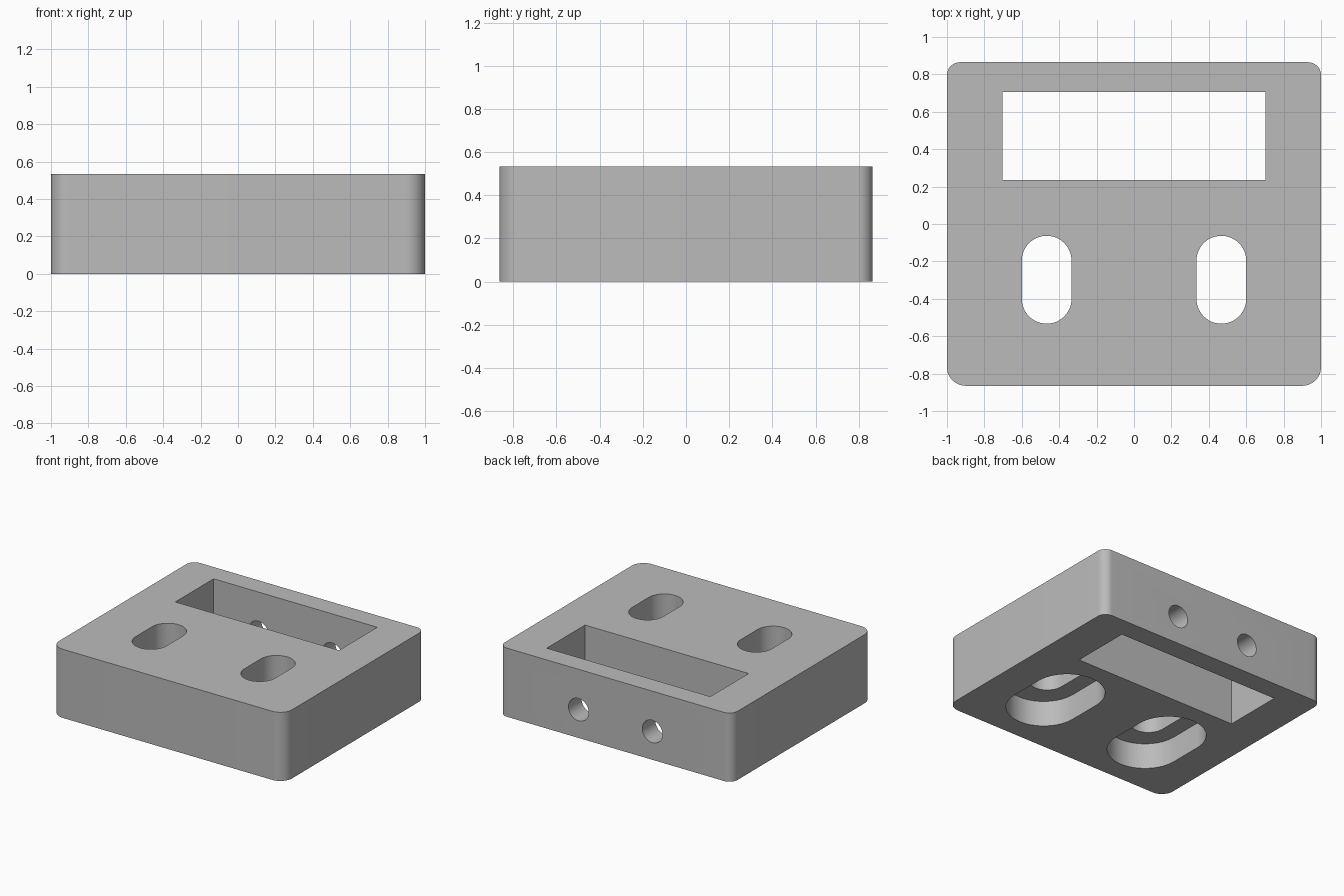
import bpy, bmesh, math
from mathutils import Matrix

HEIGHT = 0.533
HALF_X, HALF_Y = 1.0, 0.865

if "Cube" in bpy.data.objects:
    bpy.data.objects.remove(bpy.data.objects["Cube"], do_unlink=True)

grey = bpy.data.materials.new("plain_grey")
grey.use_nodes = True
grey.diffuse_color = (0.5, 0.5, 0.5, 1)
grey.node_tree.nodes["Principled BSDF"].inputs["Base Color"].default_value = (0.5, 0.5, 0.5, 1)


def arc(cx, cy, r, start, sweep, steps):
    """Points along an arc, angles in degrees."""
    angles = [math.radians(start + sweep * i / steps) for i in range(steps + 1)]
    return [(cx + r * math.cos(a), cy + r * math.sin(a)) for a in angles]


def prism(name, outline, z0, z1, matrix=Matrix()):
    """Extrude a closed outline from z0 to z1."""
    bm = bmesh.new()
    base = bm.faces.new([bm.verts.new((x, y, z0)) for x, y in outline])
    top = bmesh.ops.extrude_face_region(bm, geom=[base])["geom"]
    bmesh.ops.translate(bm, vec=(0, 0, z1 - z0),
                        verts=[g for g in top if isinstance(g, bmesh.types.BMVert)])
    bmesh.ops.transform(bm, matrix=matrix, verts=bm.verts)
    bmesh.ops.recalc_face_normals(bm, faces=bm.faces)
    mesh = bpy.data.meshes.new(name)
    bm.to_mesh(mesh)
    bm.free()
    mesh.materials.append(grey)
    ob = bpy.data.objects.new(name, mesh)
    bpy.context.collection.objects.link(ob)
    return ob


def slot(cx, cy, r, s):
    """Outline of a round-ended slot running along y."""
    return arc(cx, cy + s, r, 0, 180, 24) + arc(cx, cy - s, r, 180, 180, 24)


# Block with rounded upright corners, larger at the front
outline = []
for i, (sx, sy) in enumerate([(1, 1), (-1, 1), (-1, -1), (1, -1)]):
    r = 0.07 if sy > 0 else 0.1
    outline += arc(sx * (HALF_X - r), sy * (HALF_Y - r), r, 90 * i, 90, 12)
body = prism("mounting_block", outline, 0, HEIGHT)

# Rectangular pocket straight through
cutters = [prism("pocket_cutter",
                 [(-0.703, 0.235), (0.703, 0.235), (0.703, 0.705), (-0.703, 0.705)],
                 -0.1, HEIGHT + 0.1)]

for side in (-1, 1):
    # Slot through the top and its wide recess underneath
    cutters.append(prism("slot_cutter", slot(side * 0.467, -0.298, 0.133, 0.102),
                         0.1, HEIGHT + 0.1))
    cutters.append(prism("recess_cutter", slot(side * 0.467, -0.307, 0.267, 0.13),
                         -0.1, 0.2))
    # Round hole through the back wall into the pocket
    turn = Matrix.Translation((side * 0.317, 0, 0.22)) @ Matrix.Rotation(-math.pi / 2, 4, "X")
    cutters.append(prism("hole_cutter", arc(0, 0, 0.087, 0, 360, 32)[:-1], 0.5, 1.0, turn))

# Cut the openings
bpy.ops.object.select_all(action="DESELECT")
bpy.context.view_layer.objects.active = body
body.select_set(True)
for cutter in cutters:
    cutter.hide_render = True
    mod = body.modifiers.new("cut", "BOOLEAN")
    mod.operation = "DIFFERENCE"
    mod.solver = "EXACT"
    mod.object = cutter
    bpy.ops.object.modifier_apply(modifier=mod.name)
    bpy.data.objects.remove(cutter, do_unlink=True)

bpy.ops.object.shade_smooth_by_angle(angle=math.radians(30))
